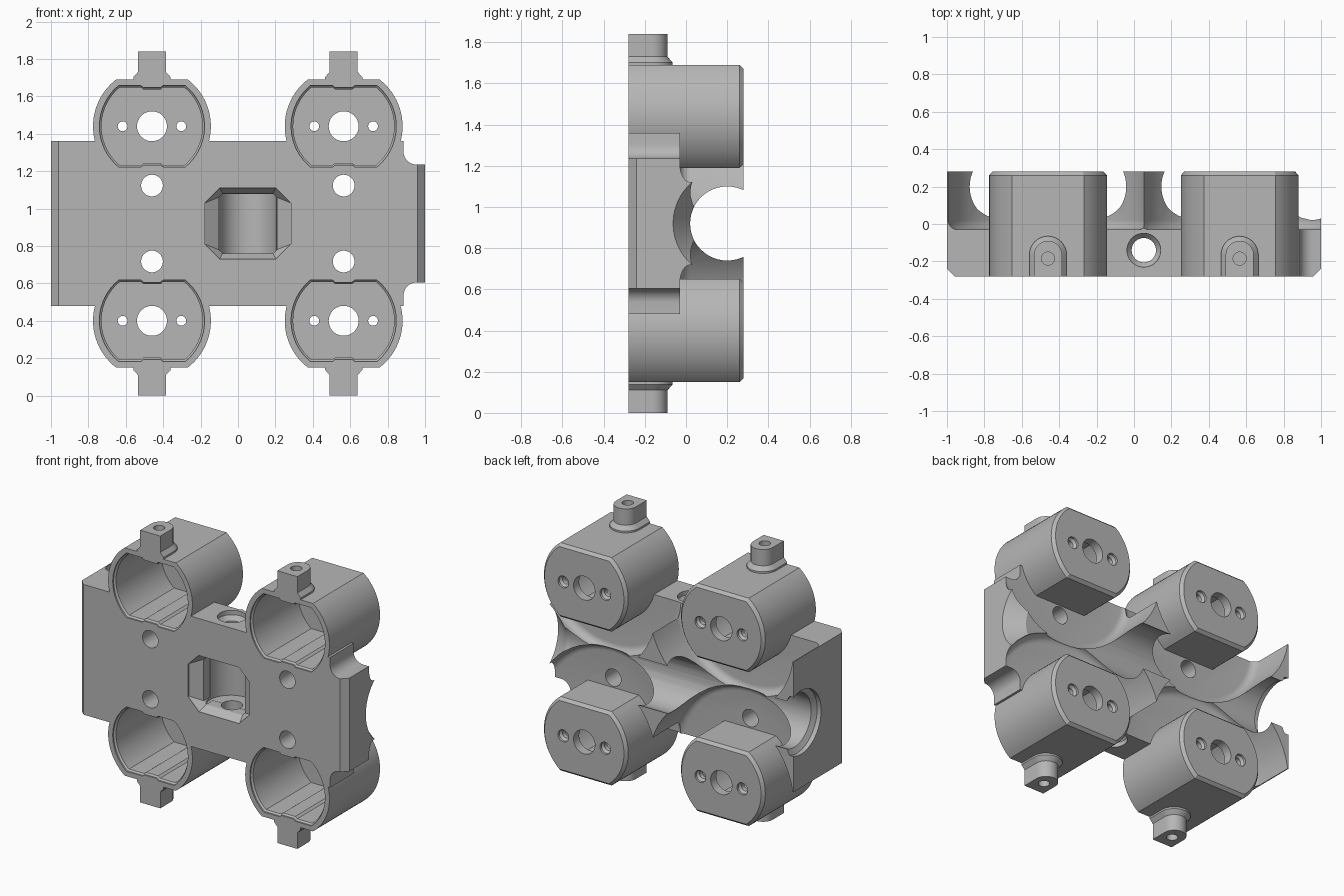
import bpy, bmesh, math
from mathutils import Vector

old = bpy.data.objects.get("Cube")
if old:
    bpy.data.objects.remove(old, do_unlink=True)

grey = bpy.data.materials.new("neutral_grey")
grey.use_nodes = True
GREY = (0.47, 0.47, 0.47, 1)
grey.diffuse_color = GREY
grey.node_tree.nodes["Principled BSDF"].inputs["Base Color"].default_value = GREY

CUPS_X = (-0.46, 0.565)
MID_X, MID_Z = 0.0525, 0.92
CUP_DZ = 0.52
AXES = {"x": lambda a, b, t: (t, a, b),
        "y": lambda a, b, t: (a, t, b),
        "z": lambda a, b, t: (a, b, t)}


def loft(name, axis, sections, centre=(0, 0, 0)):
    """Closed solid through (profile, position) sections along an axis."""
    bm = bmesh.new()
    c = Vector(centre)
    rings = [[bm.verts.new(Vector(AXES[axis](a, b, t)) + c) for a, b in prof]
             for prof, t in sections]
    n = len(rings[0])
    for r0, r1 in zip(rings, rings[1:]):
        for i in range(n):
            bm.faces.new((r0[i], r0[(i + 1) % n], r1[(i + 1) % n], r1[i]))
    bm.faces.new(rings[0])
    bm.faces.new(rings[-1])
    bmesh.ops.recalc_face_normals(bm, faces=bm.faces)
    me = bpy.data.meshes.new(name)
    bm.to_mesh(me)
    bm.free()
    ob = bpy.data.objects.new(name, me)
    bpy.context.collection.objects.link(ob)
    me.materials.append(grey)
    return ob


def circle(r, n=48):
    return [(r * math.cos(2 * math.pi * i / n), r * math.sin(2 * math.pi * i / n))
            for i in range(n)]


def arc(cx, cy, r, a0, a1, n=8):
    angles = [math.radians(a0 + (a1 - a0) * i / n) for i in range(n + 1)]
    return [(cx + r * math.cos(a), cy + r * math.sin(a)) for a in angles]


def flat_circle(r, h, rib=0):
    """Circle with flat top and bottom, optionally with a rib on each flat."""
    a = math.degrees(math.asin(h / r))
    top = [(0.06, h), (0.045, h - rib), (-0.045, h - rib), (-0.06, h)] if rib else []
    return (arc(0, 0, r, -a, a, 24) + top + arc(0, 0, r, 180 - a, 180 + a, 24)
            + [(-x, -z) for x, z in top])


def rod(name, axis, stations, centre):
    return loft(name, axis, [(circle(r), t) for r, t in stations], centre)


def octagon(w, h, c):
    return [(w, h - c), (w - c, h), (c - w, h), (-w, h - c),
            (-w, c - h), (c - w, -h), (w - c, -h), (w, c - h)]


def combine(target, tool, operation="DIFFERENCE"):
    mod = target.modifiers.new("join", "BOOLEAN")
    mod.operation, mod.solver, mod.object = operation, "EXACT", tool
    bpy.context.view_layer.update()
    dg = bpy.context.evaluated_depsgraph_get()
    me = bpy.data.meshes.new_from_object(target.evaluated_get(dg))
    target.modifiers.clear()
    target.data = me
    bpy.data.objects.remove(tool, do_unlink=True)


# Frame block with a stepped, filleted tongue on its left end
upper = ([(1, 0.315)] + arc(0.955, 0.385, 0.07, 270, 180)
         + [(0.885, 0.44), (-1, 0.44)])
outline = upper + [(x, -z) for x, z in reversed(upper)]
frame = loft("motor_mount_frame", "y", [(outline, -0.28), (outline, 0.28)], (0, 0, MID_Z))

# Front edge chamfers on both ends
for s in (-1, 1):
    wedge = [(s * 0.955, -0.285), (s * 1.01, -0.285), (s * 1.01, -0.23)]
    combine(frame, loft("chamfer_cutter", "z", [(wedge, 0), (wedge, 2)]))

# Round clearances behind the plate leave the curved saddles standing
R, F, FLOOR = 0.54, 0.05, -0.03
sweep = [(x, y) for x, y in arc(R - F, FLOOR + F, F, -90, 0, 6)]
for x in CUPS_X:
    for s in (-1, 1):
        combine(frame, rod("clearance_cutter", "y", sweep + [(R, 0.4)],
                           (x, 0, MID_Z + s * CUP_DZ)))

# Long barrel groove, flared at the ends
combine(frame, rod("groove_cutter", "x",
                   [(0.215, -1.01), (0.215, -0.97), (0.18, -0.95), (0.18, 0.88), (0.27, 1.01)],
                   (0, 0.2, MID_Z)))

# Four motor cups, each with a cable lug
for x in CUPS_X:
    for s in (-1, 1):
        z = MID_Z + s * CUP_DZ
        cup = loft("motor_cup", "y", [(flat_circle(0.315, 0.25), -0.28),
                                      (flat_circle(0.315, 0.25), 0.26),
                                      (flat_circle(0.297, 0.232), 0.28)], (x, 0, z))

        def lug_outline(w):
            return [(-w, -0.28), (w, -0.28)] + arc(0, -0.165, w, 0, 180, 16)

        lug = loft("lug", "z", [(lug_outline(0.1), s * 0.23), (lug_outline(0.1), s * 0.262),
                                (lug_outline(0.075), s * 0.29), (lug_outline(0.075), s * 0.4)],
                   (x, 0, z))
        combine(cup, lug, "UNION")
        combine(cup, rod("lug_hole_cutter", "z", [(0.035, s * 0.3), (0.035, s * 0.45)],
                         (x, -0.185, z)))
        combine(frame, cup, "UNION")

# Cup cavities, shaft holes, screw holes and plate holes
for x in CUPS_X:
    for s in (-1, 1):
        z = MID_Z + s * CUP_DZ
        combine(frame, loft("cavity_cutter", "y", [
            (flat_circle(0.281, 0.218, 0.012), -0.3), (flat_circle(0.281, 0.218, 0.012), -0.27),
            (flat_circle(0.27, 0.208, 0.012), -0.26),
            (flat_circle(0.27, 0.208, 0.012), 0.22)], (x, 0, z)))
        combine(frame, rod("shaft_cutter", "y", [(0.08, 0.1), (0.08, 0.4)], (x, 0, z)))
        for dx in (-0.157, 0.157):
            combine(frame, rod("screw_cutter", "y", [(0.026, 0.1), (0.026, 0.25),
                                                     (0.04, 0.265), (0.04, 0.4)], (x + dx, 0, z)))
        combine(frame, rod("plate_hole_cutter", "y", [(0.058, -0.4), (0.058, 0.1)],
                           (x, 0, MID_Z + s * 0.203)))

# Front window with a bevelled octagonal mouth and a rounded back
combine(frame, loft("window_cutter", "y", [(octagon(0.23, 0.19, 0.08), -0.3),
                                           (octagon(0.23, 0.19, 0.08), -0.27),
                                           (octagon(0.155, 0.16, 0.02), -0.22),
                                           (octagon(0.155, 0.16, 0.02), -0.15)], (MID_X, 0, MID_Z)))
combine(frame, rod("pocket_cutter", "z", [(0.154, -0.159), (0.154, 0.159)],
                   (MID_X, -0.152, MID_Z)))

# Vertical bolt hole, countersunk at both faces
combine(frame, rod("bolt_cutter", "z", [(0.09, -0.5), (0.09, -0.41), (0.065, -0.38),
                                        (0.065, 0.38), (0.09, 0.41), (0.09, 0.5)],
                   (MID_X, -0.14, MID_Z)))

# Smooth the curved walls, keep edges crisp
bpy.ops.object.select_all(action="DESELECT")
frame.select_set(True)
bpy.context.view_layer.objects.active = frame
bpy.ops.object.shade_smooth_by_angle(angle=math.radians(25))
